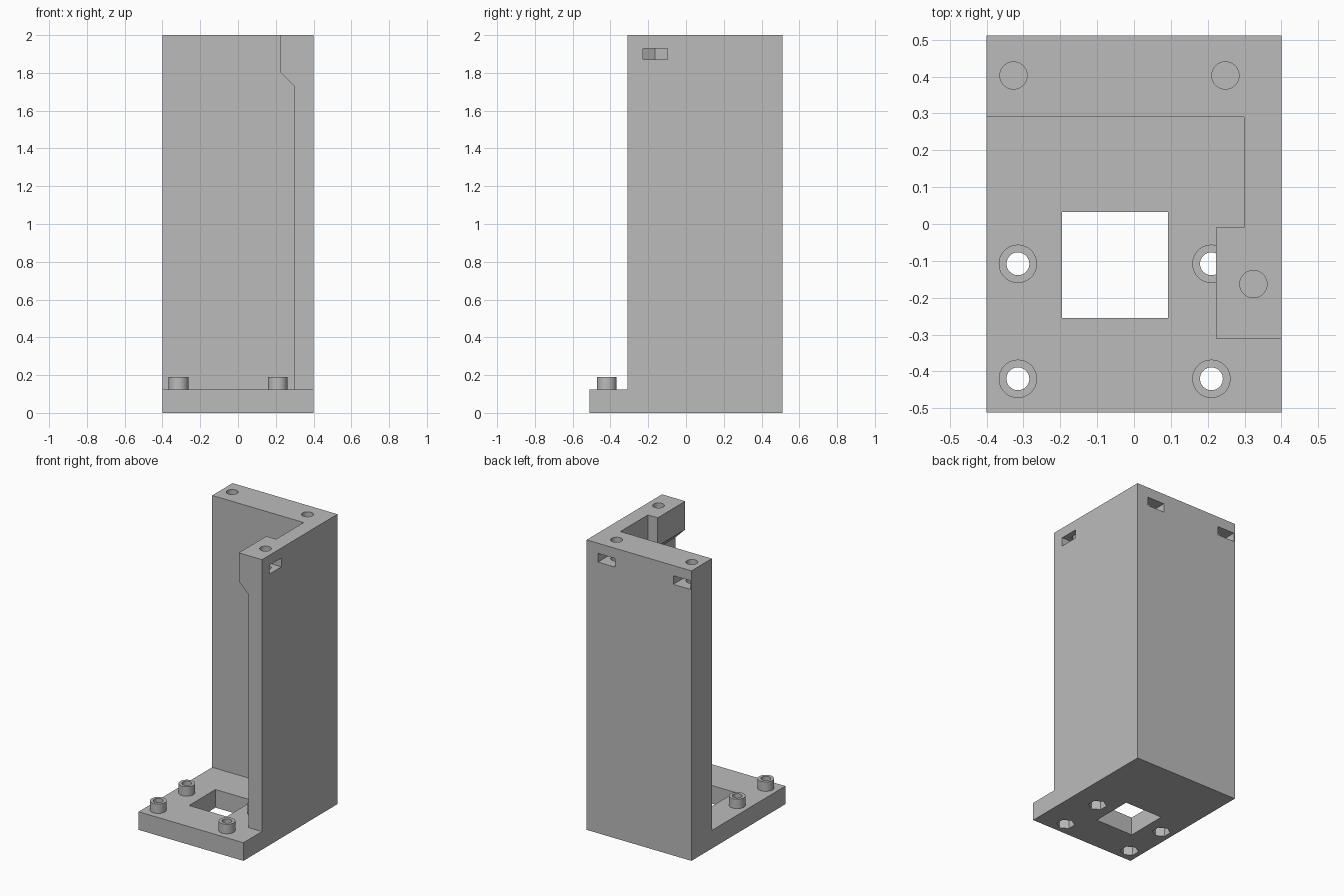
import bpy, bmesh
from math import pi, cos, sin

cube = bpy.data.objects.get("Cube")
if cube:
    bpy.data.objects.remove(cube, do_unlink=True)

grey = bpy.data.materials.new("plain grey")
grey.use_nodes = True
grey.diffuse_color = (0.5, 0.5, 0.5, 1)
grey.node_tree.nodes["Principled BSDF"].inputs["Base Color"].default_value = (0.5, 0.5, 0.5, 1)


def prism(name, outline, low, high, along_y=False):
    """Extrude an outline upward in z, or an xz outline along y."""
    bm = bmesh.new()
    place = (lambda p, h: (p[0], h, p[1])) if along_y else (lambda p, h: (p[0], p[1], h))
    face = bm.faces.new([bm.verts.new(place(p, low)) for p in outline])
    new = bmesh.ops.extrude_face_region(bm, geom=[face])["geom"]
    shift = (0, high - low, 0) if along_y else (0, 0, high - low)
    bmesh.ops.translate(bm, vec=shift, verts=[g for g in new if isinstance(g, bmesh.types.BMVert)])
    bmesh.ops.recalc_face_normals(bm, faces=bm.faces)
    mesh = bpy.data.meshes.new(name)
    bm.to_mesh(mesh)
    bm.free()
    mesh.materials.append(grey)
    obj = bpy.data.objects.new(name, mesh)
    bpy.context.collection.objects.link(obj)
    return obj


def rectangle(x0, x1, y0, y1):
    return [(x0, y0), (x1, y0), (x1, y1), (x0, y1)]


def ring(x, y, radius, sides=40, turn=0.0):
    return [(x + radius * cos(turn + 2 * pi * i / sides),
             y + radius * sin(turn + 2 * pi * i / sides)) for i in range(sides)]


def combine(target, tool, operation="DIFFERENCE"):
    """Apply a boolean and discard the tool."""
    tool.hide_render = True
    mod = target.modifiers.new("shape", "BOOLEAN")
    mod.operation, mod.solver, mod.object = operation, "EXACT", tool
    bpy.ops.object.select_all(action="DESELECT")
    bpy.context.view_layer.objects.active = target
    target.select_set(True)
    bpy.ops.object.modifier_apply(modifier=mod.name)
    bpy.data.objects.remove(tool, do_unlink=True)


W, D, FLOOR, TOP = 0.4, 0.512, 0.125, 2.0
WALL_X, WALL_Y, FRONT = 0.298, 0.29, -0.31

# Base plate with a square window and four hollow screw posts
base = prism("base_plate", rectangle(-W, W, -D, D), 0, FLOOR)
combine(base, prism("window_cutter", rectangle(-0.195, 0.092, -0.255, 0.033), -0.1, 0.3))
for x in (-0.315, 0.21):
    for y in (-0.42, -0.108):
        combine(base, prism("post", ring(x, y, 0.052), 0.06, 0.19), "UNION")
        combine(base, prism("screw_cutter", ring(x, y, 0.031), -0.1, 0.3))
        combine(base, prism("nut_cutter", ring(x, y, 0.058, 6, pi / 2), -0.1, 0.08))

# Upright: back wall and side wall in one L plan
upright = prism("upright_walls", [(-W, WALL_Y), (WALL_X, WALL_Y), (WALL_X, FRONT),
                                  (W, FRONT), (W, D), (-W, D)], FLOOR, TOP)

# Thickened pad at the top of the side wall, chamfered below
pad = prism("top_pad", [(0.223, TOP), (0.223, 1.805), (WALL_X, 1.73), (0.35, 1.73), (0.35, TOP)],
            FRONT, -0.01, along_y=True)
combine(upright, pad, "UNION")

# Vertical screw holes crossed by nut slots that open on the outer faces
slot = [(-0.075, 0), (-0.0375, -0.065), (0.3, -0.065), (0.3, 0.065), (-0.0375, 0.065)]
for x, y, to_back in ((-0.327, 0.403, True), (0.248, 0.403, True), (0.324, -0.163, False)):
    plan = [(x - v, y + u) if to_back else (x + u, y + v) for u, v in slot]
    combine(upright, prism("slot_cutter", plan, 1.87, 1.93))
    combine(upright, prism("hole_cutter", ring(x, y, 0.037), 1.8, 2.1))

# Smooth round walls, sharp edges kept
for obj in (base, upright):
    bpy.ops.object.select_all(action="DESELECT")
    obj.select_set(True)
    bpy.context.view_layer.objects.active = obj
    bpy.ops.object.shade_smooth_by_angle(angle=pi / 6)
